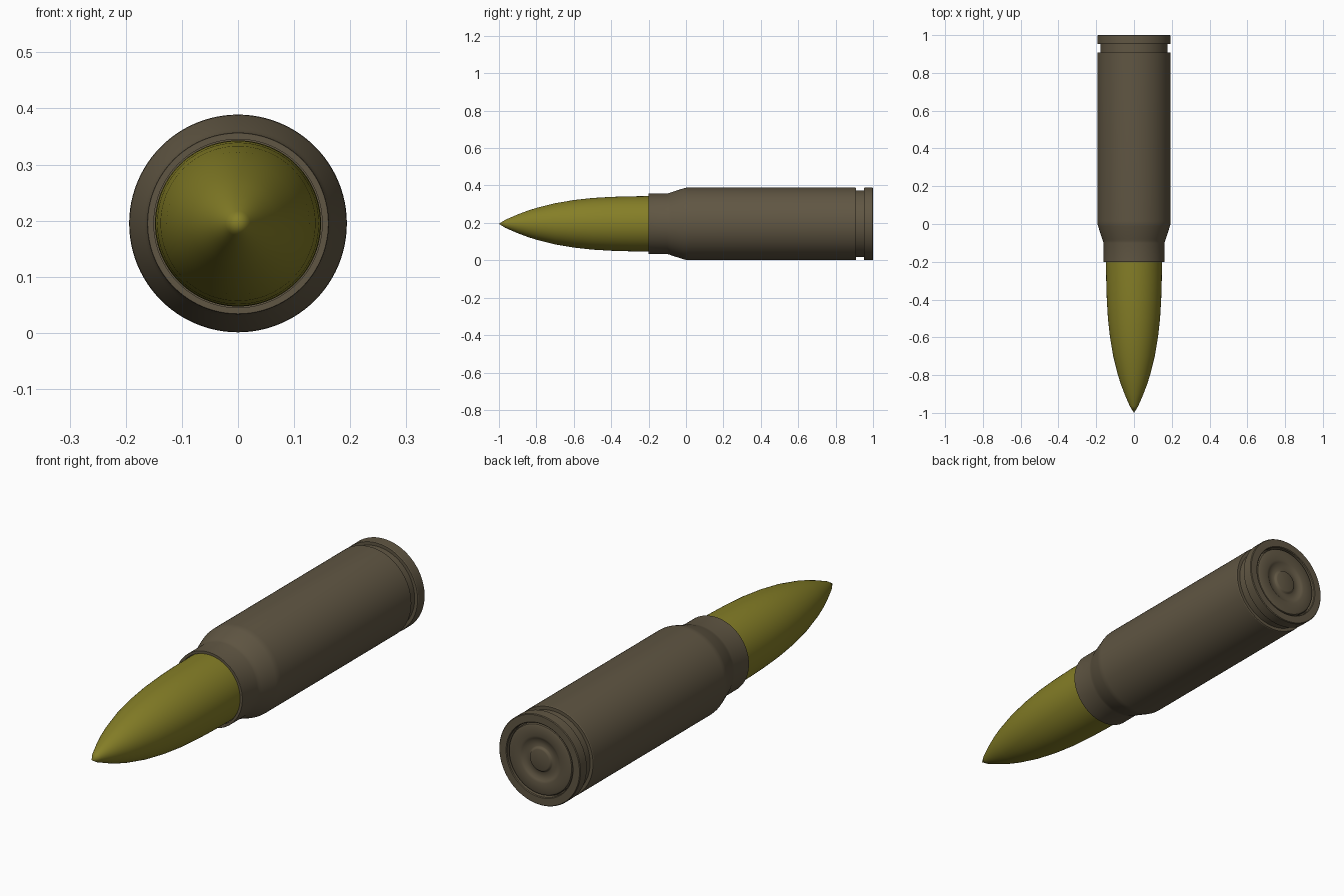
import bpy, bmesh, math

if "Cube" in bpy.data.objects:
    bpy.data.objects.remove(bpy.data.objects["Cube"])

CZ = 0.195   # height of the long axis
SEG = 96


def material(name, rgb):
    m = bpy.data.materials.new(name)
    m.diffuse_color = (*rgb, 1)
    m.use_nodes = True
    m.node_tree.nodes["Principled BSDF"].inputs["Base Color"].default_value = m.diffuse_color
    return m


def lathe(name, profile, mat, angle=25):
    """Spin (radius, y) points around the long y axis."""
    bm = bmesh.new()
    rings = []
    for r, y in profile:
        if r == 0:
            rings.append([bm.verts.new((0, y, CZ))])
        else:
            rings.append([bm.verts.new((r * math.cos(2 * math.pi * i / SEG), y,
                                        CZ + r * math.sin(2 * math.pi * i / SEG)))
                          for i in range(SEG)])
    for a, b in zip(rings, rings[1:]):
        for i in range(SEG):
            j = (i + 1) % SEG
            if len(a) == 1:
                bm.faces.new((a[0], b[j], b[i]))
            elif len(b) == 1:
                bm.faces.new((a[i], a[j], b[0]))
            else:
                bm.faces.new((a[i], a[j], b[j], b[i]))
    bmesh.ops.recalc_face_normals(bm, faces=bm.faces)
    me = bpy.data.meshes.new(name)
    bm.to_mesh(me)
    bm.free()
    me.materials.append(mat)
    ob = bpy.data.objects.new(name, me)
    bpy.context.collection.objects.link(ob)
    bpy.ops.object.select_all(action='DESELECT')
    ob.select_set(True)
    bpy.context.view_layer.objects.active = ob
    bpy.ops.object.shade_smooth_by_angle(angle=math.radians(angle))
    return ob


case_mat = material("dark bronze", (0.117, 0.093, 0.056))
tip_mat = material("olive yellow", (0.235, 0.21, 0.02))

# Pointed tip: curved nose, then a straight shank seated in the neck
nose = [(0, -1.0), (0.022, -0.965), (0.05, -0.9), (0.069, -0.85), (0.085, -0.8),
        (0.110, -0.7), (0.127, -0.6), (0.138, -0.5), (0.144, -0.4),
        (0.147, -0.3), (0.148, -0.2), (0.148, -0.1), (0, -0.1)]
lathe("pointed_tip", nose, tip_mat)

# Case: mouth, neck, shoulder, body, extractor groove and rim
case = [(0, -0.12), (0.150, -0.12), (0.150, -0.2), (0.161, -0.2), (0.162, -0.198),
        (0.162, -0.1), (0.164, -0.09), (0.168, -0.08), (0.190, -0.012), (0.193, 0.0),
        (0.194, 0.015), (0.194, 0.905), (0.192, 0.909), (0.178, 0.909),
        (0.178, 0.952), (0.192, 0.952), (0.194, 0.955), (0.194, 0.997),
        (0.191, 1.0), (0.160, 1.0), (0.157, 0.997), (0.157, 0.975), (0, 0.975)]
lathe("case", case, case_mat)

# Primer cap: rounded edge with a shallow ring and centre button
primer = [(0.152, 0.97), (0.152, 0.988), (0.149, 0.994), (0.142, 0.997),
          (0.100, 0.997), (0.090, 0.994), (0.082, 0.988), (0.056, 0.988),
          (0.052, 0.990), (0.049, 0.995), (0.044, 0.997), (0, 0.997)]
lathe("primer_cap", primer, case_mat, 40)
